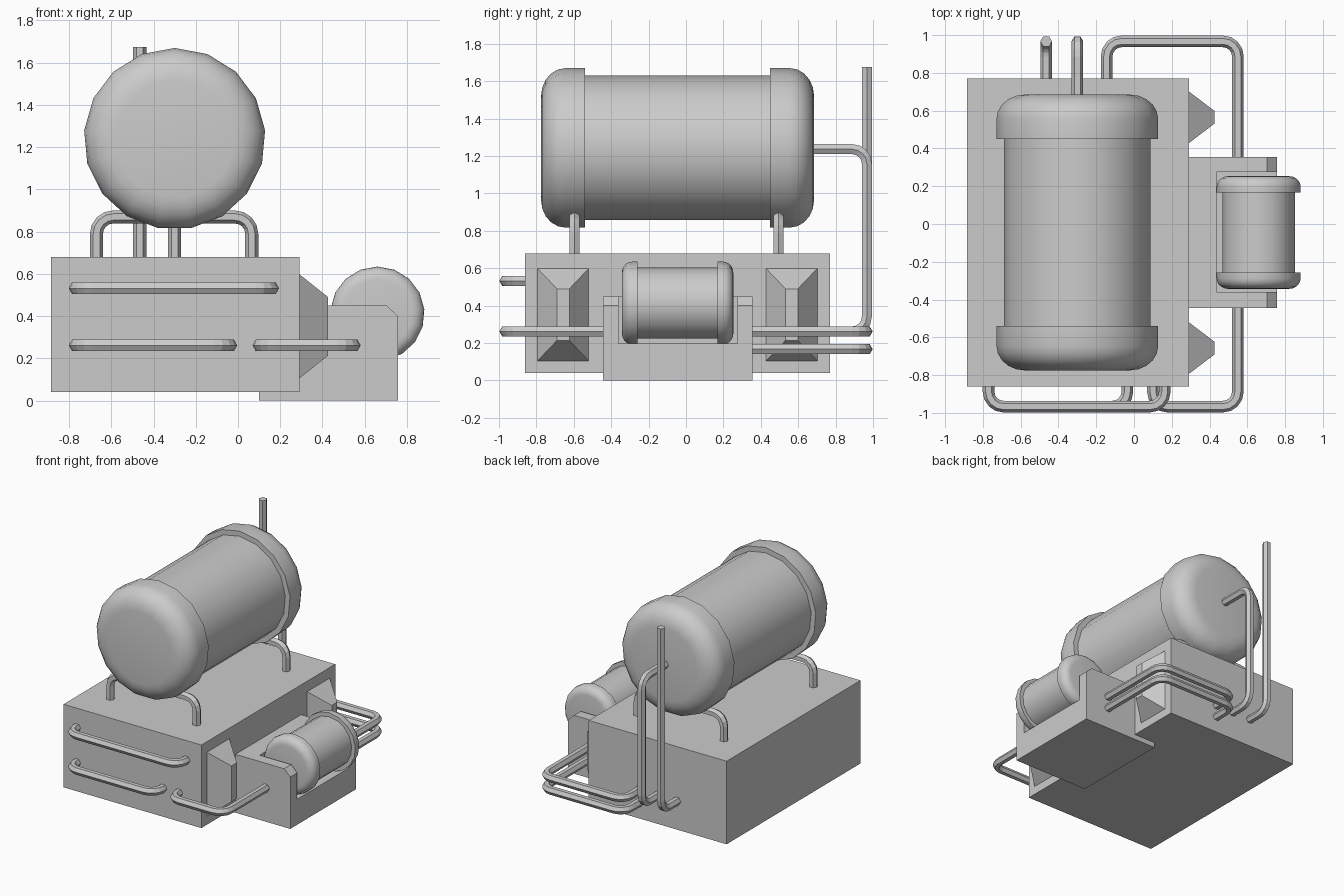
import bpy, bmesh, math
from mathutils import Vector

if "Cube" in bpy.data.objects:
    bpy.data.objects.remove(bpy.data.objects["Cube"])


def make_object(name, bm, smooth=False):
    bmesh.ops.recalc_face_normals(bm, faces=bm.faces)
    mesh = bpy.data.meshes.new(name)
    bm.to_mesh(mesh)
    bm.free()
    ob = bpy.data.objects.new(name, mesh)
    bpy.context.collection.objects.link(ob)
    if smooth:
        bpy.ops.object.select_all(action='DESELECT')
        ob.select_set(True)
        bpy.context.view_layer.objects.active = ob
        bpy.ops.object.shade_smooth_by_angle(angle=math.radians(35))
    return ob


def bridge(bm, rings):
    """Skin a list of vertex rings and close both ends."""
    for a, b in zip(rings, rings[1:]):
        n = len(a)
        for i in range(n):
            j = (i + 1) % n
            bm.faces.new((a[i], a[j], b[j], b[i]))
    bm.faces.new(rings[0])
    bm.faces.new(rings[-1])


def loft(name, loops, smooth=False):
    bm = bmesh.new()
    bridge(bm, [[bm.verts.new(p) for p in loop] for loop in loops])
    return make_object(name, bm, smooth)


def prism_y(name, profile, y0, y1):
    return loft(name, [[(x, y, z) for x, z in profile] for y in (y0, y1)])


def rect(x0, x1, z0, z1):
    return [(x0, z0), (x1, z0), (x1, z1), (x0, z1)]


def tank(name, x, z, y0, y1, r_body, r_cap, cap_len, rnd_r, rnd_y, sides=17):
    """Lathed tank along y with two rounded end caps."""
    half = (y1 - y0) / 2
    yc = (y0 + y1) / 2
    end = []
    for k in range(6):
        t = math.radians(18 * k)
        end.append((half - rnd_y * (1 - math.cos(t)), r_cap - rnd_r * (1 - math.sin(t))))
    end += [(half - cap_len, r_cap), (half - cap_len, r_body)]
    profile = end + [(-y, r) for y, r in reversed(end)]
    loops = []
    for y, r in profile:
        loops.append([(x + r * math.sin(2 * math.pi * i / sides), yc + y,
                       z + r * math.cos(2 * math.pi * i / sides)) for i in range(sides)])
    return loft(name, loops, True)


def pipe(name, points, normal, bend=0.08, radius=0.031, turn=0, segs=4):
    """Hexagonal pipe along a planar path with rounded right-angle corners."""
    pts = [Vector(p) for p in points]
    nrm = Vector(normal)
    path = [(pts[0], (pts[1] - pts[0]).normalized())]
    for a, p, b in zip(pts, pts[1:], pts[2:]):
        u, v = (p - a).normalized(), (b - p).normalized()
        centre = p - u * bend + v * bend
        for k in range(segs + 1):
            t = math.pi / 2 * k / segs
            path.append((centre + bend * (u * math.sin(t) - v * math.cos(t)),
                         u * math.cos(t) + v * math.sin(t)))
    path.append((pts[-1], (pts[-1] - pts[-2]).normalized()))
    loops = []
    for c, d in path:
        side = d.cross(nrm)
        loops.append([c + radius * (side * math.cos(math.pi / 3 * i + turn)
                                    + nrm * math.sin(math.pi / 3 * i + turn)) for i in range(6)])
    return loft(name, loops)


# main housing
prism_y("housing", rect(-0.885, 0.29, 0.04, 0.68), -0.86, 0.77)

# tapered side vents
for label, yc in (("front", -0.657), ("back", 0.565)):
    loops = []
    for x, hy, hz in ((0.27, 0.137, 0.247), (0.29, 0.137, 0.247), (0.427, 0.033, 0.138)):
        loops.append([(x, yc + sy * hy, 0.352 + sz * hz)
                      for sy, sz in ((-1, -1), (1, -1), (1, 1), (-1, 1))])
    loft(label + "_vent", loops)

# notched cradle for the small tank
cradle = prism_y("cradle", [(0.10, 0), (0.757, 0), (0.757, 0.40), (0.705, 0.45), (0.10, 0.45)],
                 -0.445, 0.355)
cutter = prism_y("notch_cutter", rect(0.437, 0.9, 0.197, 0.6), -0.36, 0.275)
cutter.hide_render = True
mod = cradle.modifiers.new("notch", 'BOOLEAN')
mod.operation = 'DIFFERENCE'
mod.solver = 'EXACT'
mod.object = cutter
bpy.context.view_layer.objects.active = cradle
bpy.ops.object.modifier_apply(modifier=mod.name)
bpy.data.objects.remove(cutter)

# tanks
tank("main_tank", -0.30, 1.24, -0.775, 0.685, 0.39, 0.43, 0.235, 0.15, 0.13)
tank("small_tank", 0.66, 0.412, -0.343, 0.253, 0.192, 0.223, 0.085, 0.06, 0.055)

# bent pipe supports under the main tank
for label, y in (("front", -0.595), ("back", 0.495)):
    pipe(label + "_tank_support",
         [(-0.67, y, 0.66), (-0.67, y, 0.87), (0.065, y, 0.87), (0.065, y, 0.66)], (0, 1, 0))

# front pipes
Y = 0.967
for label, x0, x1, y1, z in (("upper", -0.77, 0.163, -0.84, 0.532),
                             ("lower", -0.77, -0.035, -0.84, 0.262),
                             ("cradle", 0.10, 0.55, -0.42, 0.262)):
    pipe(label + "_front_pipe", [(x0, -0.84, z), (x0, -Y, z), (x1, -Y, z), (x1, y1, z)], (0, 0, 1))

# back pipes from housing to cradle
for label, z in (("upper", 0.262), ("lower", 0.167)):
    pipe(label + "_back_pipe",
         [(-0.145, 0.75, z), (-0.145, Y, z), (0.55, Y, z), (0.55, 0.33, z)], (0, 0, 1))

# tank feed pipe and tall exhaust pipe
pipe("feed_pipe", [(-0.30, 0.66, 1.237), (-0.30, Y, 1.237), (-0.30, Y, 0.262), (-0.30, 0.75, 0.262)],
     (1, 0, 0), turn=math.pi / 6)
pipe("exhaust_pipe", [(-0.465, 0.75, 0.262), (-0.465, Y, 0.262), (-0.465, Y, 1.675)],
     (1, 0, 0), turn=math.pi / 6)
